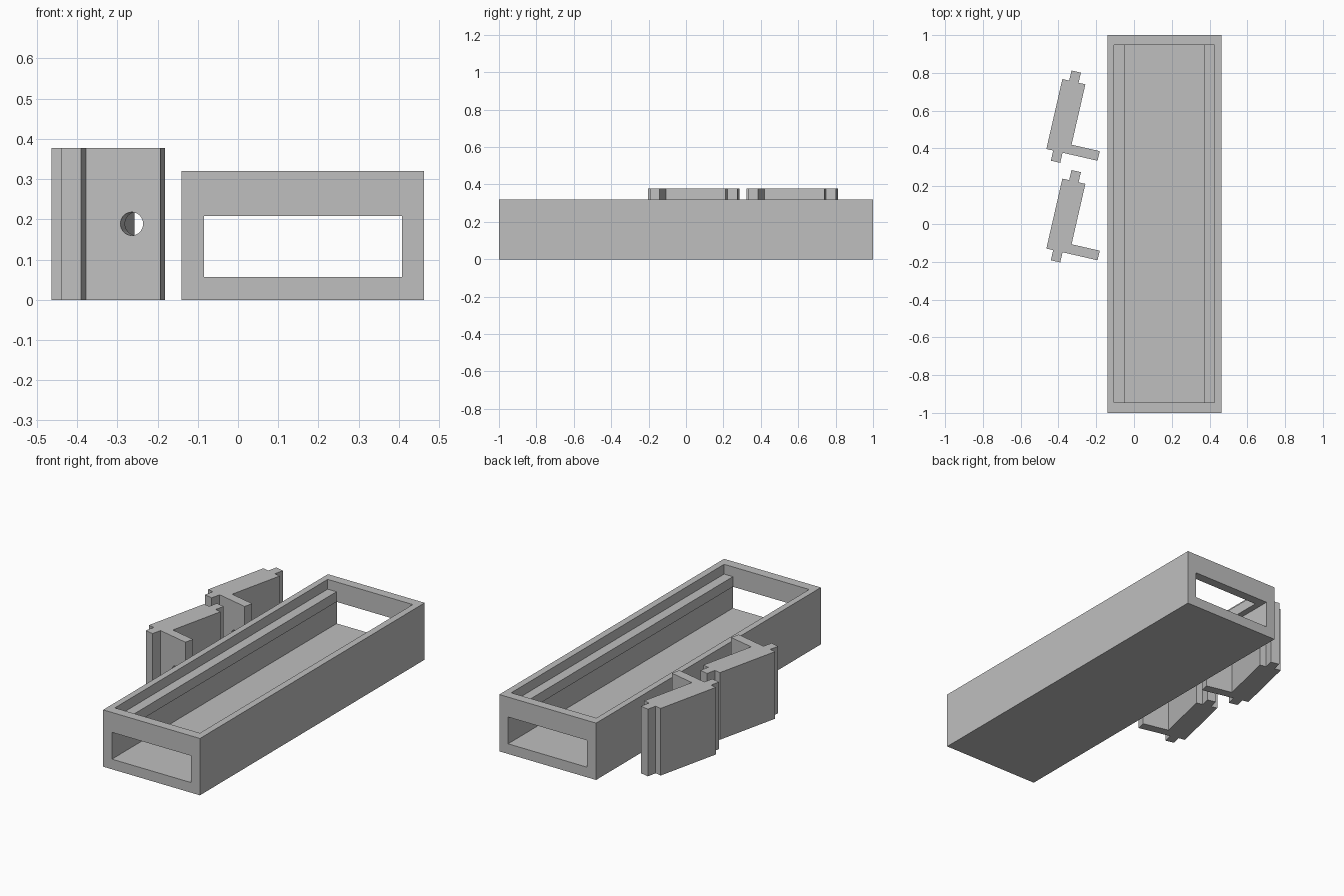
import bpy, bmesh, math
from mathutils import Matrix, Vector

if "Cube" in bpy.data.objects:
    bpy.data.objects.remove(bpy.data.objects["Cube"])

grey = bpy.data.materials.new("plain grey")
grey.diffuse_color = (0.52, 0.52, 0.52, 1)
grey.use_nodes = True
grey.node_tree.nodes["Principled BSDF"].inputs["Base Color"].default_value = grey.diffuse_color


def add_object(name, bm):
    bmesh.ops.recalc_face_normals(bm, faces=bm.faces)
    mesh = bpy.data.meshes.new(name)
    bm.to_mesh(mesh)
    bm.free()
    mesh.materials.append(grey)
    obj = bpy.data.objects.new(name, mesh)
    bpy.context.collection.objects.link(obj)
    return obj


def box(name, x, y, z):
    bm = bmesh.new()
    bmesh.ops.create_cube(bm, size=1)
    lo, hi = Vector((x[0], y[0], z[0])), Vector((x[1], y[1], z[1]))
    for v in bm.verts:
        v.co = Vector([lo[i] if v.co[i] < 0 else hi[i] for i in range(3)])
    return add_object(name, bm)


def cut(target, cutter):
    mod = target.modifiers.new(cutter.name, 'BOOLEAN')
    mod.operation = 'DIFFERENCE'
    mod.solver = 'EXACT'
    mod.object = cutter
    cutter.hide_render = True
    cutter.display_type = 'WIRE'


def bake(target):
    # Apply the cuts and delete the cutters
    bpy.context.view_layer.update()
    graph = bpy.context.evaluated_depsgraph_get()
    mesh = bpy.data.meshes.new_from_object(target.evaluated_get(graph))
    cutters = [m.object for m in target.modifiers]
    target.modifiers.clear()
    target.data = mesh
    for c in cutters:
        bpy.data.objects.remove(c)


# Tray: long block with an end-to-end tunnel, a lid recess and a slot between two lips
tray = box("tray", (-0.14, 0.463), (-1, 1), (0, 0.32))
cut(tray, box("tunnel_cutter", (-0.085, 0.408), (-1.1, 1.1), (0.057, 0.208)))
cut(tray, box("recess_cutter", (-0.105, 0.425), (-0.946, 0.948), (0.265, 0.4)))
cut(tray, box("slot_cutter", (-0.05, 0.37), (-0.946, 0.948), (0.13, 0.33)))
bake(tray)

# Clip outline: L shape with a tab at each end
HEIGHT, WIDTH, LENGTH, ARM, THICK = 0.378, 0.125, 0.38, 0.278, 0.052
TAB_A, TAB_B, TAB = 0.037, 0.088, 0.055
outline = [(0, 0), (TAB_A, 0), (TAB_A, -TAB), (TAB_B, -TAB), (TAB_B, 0),
           (ARM, 0), (ARM, THICK), (WIDTH, THICK), (WIDTH, LENGTH),
           (TAB_B, LENGTH), (TAB_B, LENGTH + TAB), (TAB_A, LENGTH + TAB),
           (TAB_A, LENGTH), (0, LENGTH)]


def make_clip(name, y):
    place = Matrix.Translation((-0.464, y, 0)) @ Matrix.Rotation(math.radians(-12.9), 4, 'Z')
    bm = bmesh.new()
    face = bm.faces.new([bm.verts.new((u, v, 0)) for u, v in outline])
    up = bmesh.ops.extrude_face_region(bm, geom=[face])["geom"]
    bmesh.ops.translate(bm, vec=(0, 0, HEIGHT),
                        verts=[g for g in up if isinstance(g, bmesh.types.BMVert)])
    bm.transform(place)
    clip = add_object(name, bm)
    # Round hole through the short arm
    bm = bmesh.new()
    bmesh.ops.create_cone(bm, cap_ends=True, segments=32, radius1=0.029, radius2=0.029, depth=0.12)
    bm.transform(place @ Matrix.Translation((0.205, THICK / 2, HEIGHT / 2))
                 @ Matrix.Rotation(math.pi / 2, 4, 'X'))
    cut(clip, add_object(name + "_hole_cutter", bm))
    bake(clip)


make_clip("rear_clip", 0.397)
make_clip("front_clip", -0.13)
